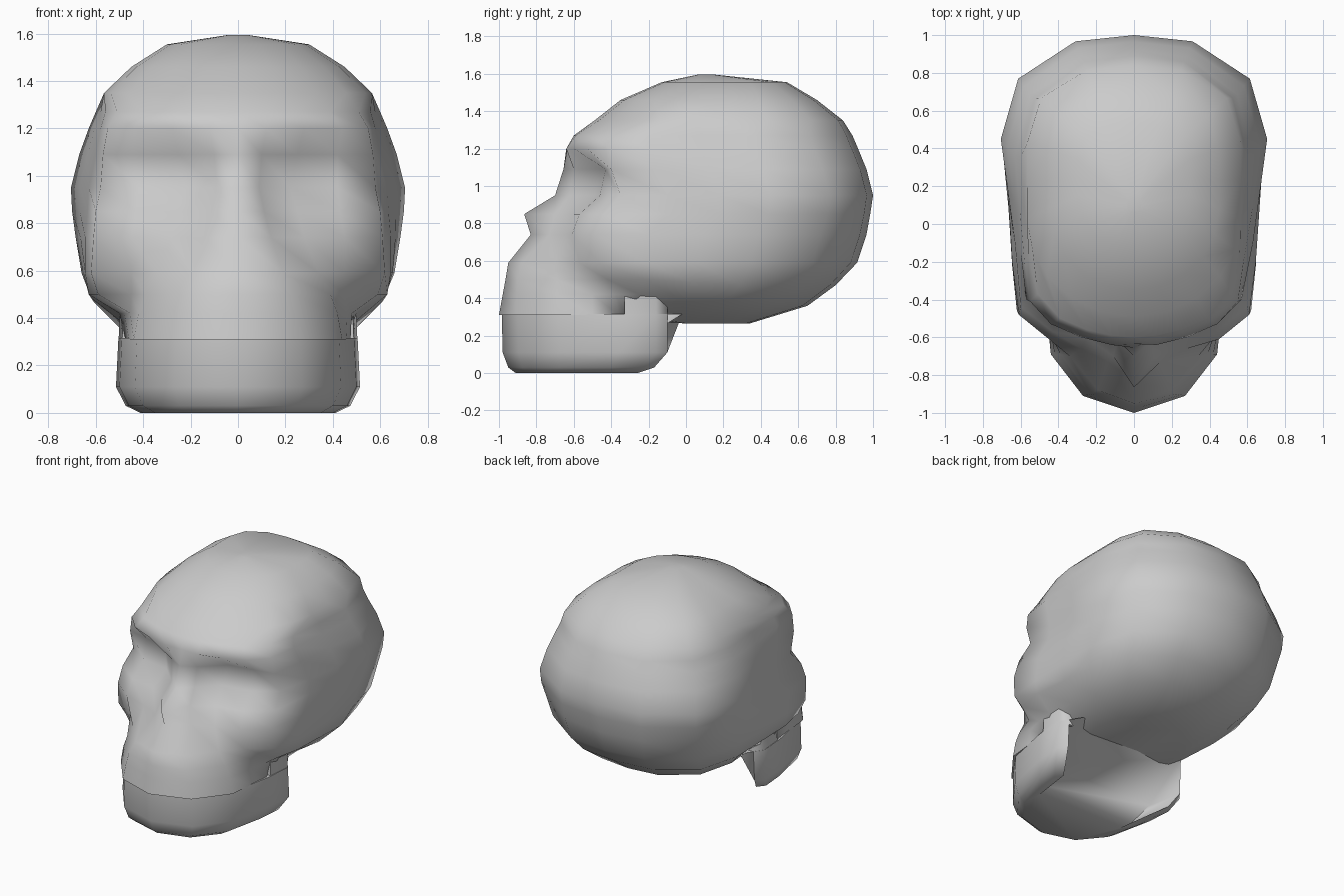
import bpy, bmesh, math

if "Cube" in bpy.data.objects:
    bpy.data.objects.remove(bpy.data.objects["Cube"])

bone = bpy.data.materials.new("bone_grey")
bone.diffuse_color = (0.6, 0.6, 0.6, 1)
bone.use_nodes = True
bone.node_tree.nodes["Principled BSDF"].inputs["Base Color"].default_value = bone.diffuse_color


def loft(name, rings, angle=60):
    """Skin a stack of equal closed rings, cap both ends and shade smooth."""
    bm = bmesh.new()
    loops = [[bm.verts.new(p) for p in ring] for ring in rings]
    n = len(loops[0])
    for a, b in zip(loops, loops[1:]):
        for i in range(n):
            j = (i + 1) % n
            bm.faces.new((a[i], b[i], b[j], a[j]))
    bm.faces.new(loops[0])
    bm.faces.new(loops[-1][::-1])
    bmesh.ops.recalc_face_normals(bm, faces=bm.faces[:])
    me = bpy.data.meshes.new(name)
    bm.to_mesh(me)
    bm.free()
    me.materials.append(bone)
    ob = bpy.data.objects.new(name, me)
    bpy.context.collection.objects.link(ob)
    bpy.ops.object.select_all(action='DESELECT')
    ob.select_set(True)
    bpy.context.view_layer.objects.active = ob
    bpy.ops.object.shade_smooth_by_angle(angle=math.radians(angle))
    return ob


def mirror(half):
    """Half outline from the centre line outwards -> full ring."""
    return half + [(-x, y, z) for x, y, z in reversed(half) if x > 0]


def head_ring(front, w, back, zb):
    """Front half outline continued round the rounded back of the cranium."""
    xl, yl, zl = front[-1]
    length = back - yl
    half = front + [((xl + w) / 2, yl + 0.25 * length, (zl + zb) / 2)]
    half += [(w * u, yl + f * length, zb) for u, f in ((1, .5), (.87, .79), (.44, .97), (0, 1))]
    return mirror(half)


# Crown of the cranium: height, half width, centre y, front radius, back y
rings = []
for z, w, yc, r, back in ((1.595, .04, .10, .04, .16), (1.555, .30, .15, .28, .54),
                          (1.46, .45, .08, .43, .70), (1.35, .565, .02, .51, .84)):
    arc = [math.radians(18 * i) for i in range(6)]
    rings.append(head_ring([(w * math.sin(a), yc - r * math.cos(a), z) for a in arc], w, back, z))

# Brow, sockets, nose, cheeks and upper jaw: height, then x, y outwards
levels = [
    (1.27, 0, -.600, .12, -.59, .25, -.56, .39, -.50, .51, -.37, .56, -.18),
    (1.20, 0, -.635, .12, -.64, .28, -.60, .44, -.53, .55, -.41, .58, -.20),
    (1.09, 0, -.655, .10, -.60, .25, -.46, .42, -.43, .57, -.40, .60, -.15),
    (0.95, 0, -.700, .09, -.62, .22, -.49, .42, -.46, .58, -.35, .63, -.10),
    (0.85, 0, -.865, .11, -.70, .25, -.60, .43, -.57, .60, -.44, .635, -.10),
    (0.74, 0, -.830, .14, -.73, .28, -.66, .45, -.61, .61, -.48, .645, -.20),
    (0.59, 0, -.950, .19, -.88, .34, -.70, .45, -.57, .62, -.46, .645, -.22),
    (0.50, 0, -.965, .23, -.90, .39, -.69, .45, -.52, .59, -.42, .63, -.22),
    (0.42, 0, -.980, .25, -.905, .42, -.69, .455, -.50, .48, -.38, .50, -.25),
    (0.31, 0, -1.0, .27, -.91, .44, -.69, .46, -.50, .475, -.36, .46, -.32)]
# Cranium behind the same levels: half width, back y, height
rear = [(.60, .89, 1.27), (.63, .92, 1.20), (.67, .965, 1.09), (.705, 1.0, .95), (.70, .985, .85),
        (.685, .965, .74), (.66, .915, .59), (.61, .80, .47), (.50, .65, .36), (.32, .34, .265)]
for (z, *c), (w, back, zb) in zip(levels, rear):
    rings.append(head_ring([(c[i], c[i + 1], z) for i in range(0, 12, 2)], w, back, zb))
loft("cranium_and_face", rings, 85)

# Lower jaw, hollowed behind: height, width scale, front, back and hollow limits
plan = [(0, -.985), (.27, -.90), (.435, -.68), (.50, -.36), (.515, -.16), (.47, -.10)]


def jaw_ring(z, sx, front, back, hollow):
    half = [(x * sx, front + (y + .985) / .885 * (back - front), z) for x, y in plan]
    return mirror(half + [(.42 * sx, hollow, z)])


loft("lower_jaw", [jaw_ring(0.0, .80, -.91, -.26, -.55), jaw_ring(0.03, .92, -.95, -.17, -.49),
                   jaw_ring(0.11, 1.0, -.98, -.10, -.35), jaw_ring(0.315, .98, -.985, -.10, -.02)], 60)

# Jaw branches rising to the cranium
for s, side in ((-1, "left"), (1, "right")):
    loft("jaw_branch_" + side, [[(s * x, y, z) for x, y in
                                 ((.38, -.10), (.46 * k, -.10), (.505 * k, -.16), (.49 * k, -.33), (.38, -.33))]
                                for z, k in ((.28, 1), (.40, .99), (.52, 1.0))], 60)
